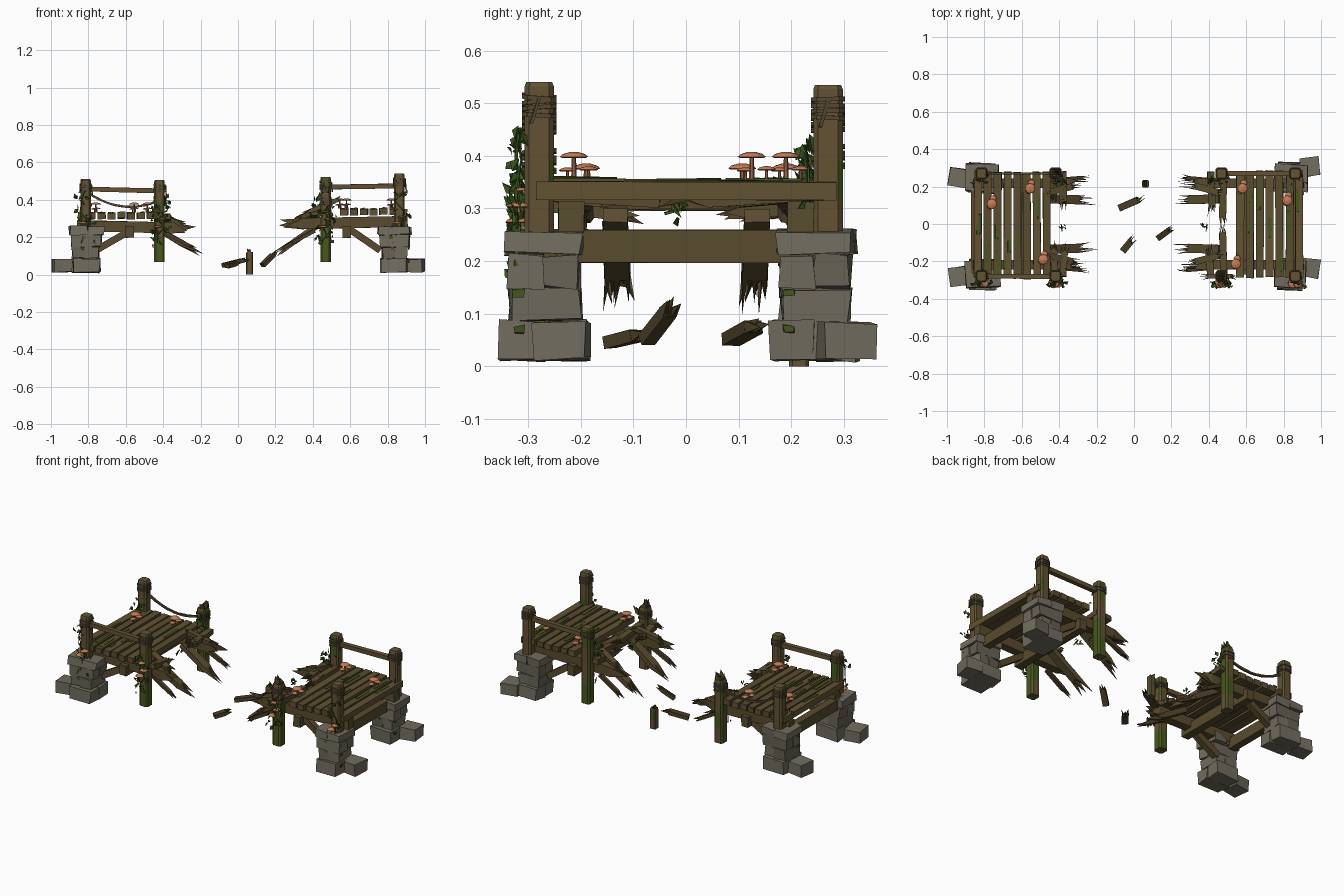
import bpy, bmesh, math, random
from mathutils import Vector, Matrix, Euler

if "Cube" in bpy.data.objects:
    bpy.data.objects.remove(bpy.data.objects["Cube"])

random.seed(7)
U = random.uniform
COLOURS = [("weathered wood", (0.122, 0.085, 0.034)), ("dark wood", (0.070, 0.047, 0.019)),
           ("moss", (0.062, 0.098, 0.012)), ("stone", (0.165, 0.150, 0.112)),
           ("dark stone", (0.135, 0.122, 0.092)), ("rope", (0.092, 0.066, 0.034)),
           ("mushroom cap", (0.56, 0.20, 0.09)), ("mushroom stem", (0.30, 0.13, 0.07)),
           ("ivy", (0.042, 0.095, 0.014)), ("deck wood", (0.100, 0.070, 0.027))]
WOOD, DARK, MOSS, STONE, DSTONE, ROPE, CAP, STEM, IVY, DECK = range(10)
MATS = []
for n, c in COLOURS:
    m = bpy.data.materials.new(n)
    m.diffuse_color = (*c, 1)
    m.use_nodes = True
    m.node_tree.nodes["Principled BSDF"].inputs["Base Color"].default_value = m.diffuse_color
    MATS.append(m)


def finish(bm, name):
    bmesh.ops.recalc_face_normals(bm, faces=bm.faces)
    me = bpy.data.meshes.new(name)
    for m in MATS:
        me.materials.append(m)
    bm.to_mesh(me)
    bm.free()
    bpy.context.collection.objects.link(bpy.data.objects.new(name, me))


def paint(verts, mat):
    for f in {f for v in verts for f in v.link_faces}:
        f.material_index = mat


def box(bm, mtx, size, mat, jitter=0.0):
    vs = bmesh.ops.create_cube(bm, size=1)["verts"]
    for v in vs:
        v.co = mtx @ Vector([a * s + U(-jitter, jitter) for a, s in zip(v.co, size)])
    paint(vs, mat)


def beam(bm, p0, p1, w, h, mat=WOOD, broken=(0, 0), moss=0.0):
    """Plank between two points; a broken end is a fan of splinters of that length."""
    p0, p1 = Vector(p0), Vector(p1)
    d = p1 - p0
    mtx = Matrix.Translation((p0 + p1) / 2) @ d.to_track_quat('X', 'Z').to_matrix().to_4x4()
    L = d.length
    box(bm, mtx, (L, w, h), mat, 0.0012)
    for sgn, length in ((-1, broken[0]), (1, broken[1])):
        if not length:
            continue
        for i in range(5):
            a, b = -w / 2 + w * i / 5, -w / 2 + w * (i + 1) / 5
            x = sgn * L / 2
            base = [bm.verts.new(mtx @ Vector(c)) for c in
                    ((x, a, -h / 2), (x, b, -h / 2), (x, b, h / 2), (x, a, h / 2))]
            tip = bm.verts.new(mtx @ Vector((x + sgn * length * U(0.25, 1), (a + b) / 2 + U(-.012, .012), U(-h, h) * .6)))
            for k in range(4):
                bm.faces.new((base[k], base[(k + 1) % 4], tip)).material_index = DARK if i % 2 else mat
    for _ in range(2):   # thin moss plates on the top
        if random.random() < moss:
            l = L * U(.08, .22)
            box(bm, mtx @ Matrix.Translation((U(-.38, .38) * L, w * U(-.3, .3), h / 2 + .001)), (l, w * .35, .004), MOSS, .002)


def prism(bm, x, y, zs, r, mat, moss=0.0, tilt=0.0):
    """Chamfered square column through the given heights."""
    c = r * 0.68
    prof = [(r, -c), (r, c), (c, r), (-c, r), (-r, c), (-r, -c), (-c, -r), (c, -r)]
    rings = []
    for i, z in enumerate(zs):
        s = 0.88 if i == len(zs) - 1 and len(zs) > 2 else 1
        rings.append([bm.verts.new((x + a * s, y + b * s, z + tilt * (a + b))) for a, b in prof])
    for i, (lo, hi) in enumerate(zip(rings, rings[1:])):
        for k in range(8):
            f = bm.faces.new((lo[k], lo[(k + 1) % 8], hi[(k + 1) % 8], hi[k]))
            f.material_index = MOSS if random.random() < moss * (1.4 if i < 2 else .7) else mat
    for ring in (rings[0], rings[-1]):
        bm.faces.new(ring).material_index = mat


def tube(bm, pts, r, mat):
    for a, b in zip(pts, pts[1:]):
        beam(bm, a, b, r * 2, r * 2, mat)


def mushroom(bm, x, y, z, h, r):
    for seg, r1, r2, dep, zz, mat in ((6, r * .2, r * .15, h, h / 2, STEM),
                                      (12, r * .8, r, .002, h - .001, CAP),
                                      (12, r, r * .78, r * .2, h + r * .1, CAP),
                                      (12, r * .78, r * .25, r * .16, h + r * .28, CAP)):
        vs = bmesh.ops.create_cone(bm, cap_ends=True, segments=seg, radius1=r1, radius2=r2, depth=dep,
                                   matrix=Matrix.Translation((x, y, z + zz)))["verts"]
        paint(vs, mat)


def vine(bm, pts, leaves, spread):
    """Thin stem with folded diamond leaves around it."""
    pts = [Vector(p) for p in pts]
    tube(bm, pts, .0022, IVY)
    for _ in range(leaves):
        i = random.randrange(len(pts) - 1)
        p = pts[i].lerp(pts[i + 1], random.random()) + Vector((U(-1, 1) * spread, U(-.3, .3) * spread, U(-.02, .02)))
        m = Matrix.Translation(p) @ Euler((U(-1, 1), U(-1, 1), U(0, 6.28))).to_matrix().to_4x4()
        s = U(.012, .019)
        a, b, c, d = [bm.verts.new(m @ Vector(q)) for q in
                      ((0, 0, s), (s * .7, s * .3, 0), (0, 0, -s), (-s * .7, s * .3, 0))]
        for tri in ((a, b, c), (a, c, d)):
            bm.faces.new(tri).material_index = IVY


def half(side, s, dz, ox, ix, pc, deck0, planks, tops, snapped, stubs, loose):
    """One bank: s is the outward x direction, ox/ix the post x, pc the pillar x."""
    X = lambda v: s * v
    # stone pillars
    bm = bmesh.new()
    for sy, cy in ((-1, -.268), (1, .246)):
        tiers = [(.012, .085, .14, .165), (.088, .148, .14, .13), (.15, .212, .155, .13), (.214, .258, .175, .145)]
        for i, (z0, z1, w, dpt) in enumerate(tiers):
            rot = Matrix.Rotation(U(-.07, .07), 4, 'Z')
            for k in (-1, 1):
                off = Vector((k * w / 4, 0, 0)) if i % 2 else Vector((0, k * dpt / 4, 0))
                size = (w / 2, dpt, z1 - z0) if i % 2 else (w, dpt / 2, z1 - z0)
                m = Matrix.Translation((X(pc + U(-.006, .006)), cy, (z0 + z1) / 2)) @ rot @ Matrix.Translation(off)
                box(bm, m, size, DSTONE if (i + k) % 3 == 0 else STONE, .005)
        ly = loose[0] if sy < 0 else loose[1]
        m = Matrix.Translation((X(.942), ly, .048)) @ Matrix.Rotation(.15 * sy * s, 4, 'Z')
        box(bm, m, (.1, .1, .068), STONE, .004)
        for z in (.07, .14, .2):   # small moss plates on the outer and front faces
            box(bm, Matrix.Translation((X(pc + .075), cy - .05, z)), (.006, .02, .014), MOSS, .003)
            box(bm, Matrix.Translation((X(pc + U(-.04, .04)), cy - .066, z)), (.018, .005, .014), MOSS, .003)
    finish(bm, side + " stone pillars")

    # posts with rope lashings, one of them snapped short
    bm, ro = bmesh.new(), bmesh.new()
    for j, (px, py, top) in enumerate([(ox, -.279, tops[0]), (ox, .27, tops[1]), (ix, -.279, tops[2]), (ix, .27, tops[3])]):
        z0 = .25 if j < 2 else .068
        zs = [z0 + (top - .008 - z0) * t for t in (0, .25, .5, .75, 1)] + [top]
        prism(bm, X(px), py, zs, .028, WOOD, .2 if j < 2 else .42)
        if j == snapped:
            beam(bm, (X(px), py, top - .02), (X(px) - s * .003, py, top + .004), .046, .04, DARK, (0, .045))
        for k in range(4):
            z = top - .065 + k * .011
            prism(ro, X(px), py, [z, z + .008], .0325, ROPE, tilt=U(-.1, .1))
        beam(ro, (X(px) + .032, py, top - .03), (X(px) + .036, py - .015, top - .08), .006, .006, ROPE)
    finish(bm, side + " posts")
    finish(ro, side + " rope lashings")

    # deck planks
    bm = bmesh.new()
    zc = .315 + dz
    for i in range(planks):
        x = X(deck0 - .026 - i * .053)
        e = U(-.008, .008)
        beam(bm, (x, -.29 + e, zc + U(-.004, .004)), (x + U(-.004, .004), .28 + e, zc + U(-.004, .004)), .042, .034,
             DECK if i % 3 else WOOD, moss=.7)
    for x, y0, y1 in stubs:   # snapped planks at the gap
        beam(bm, (X(x), y0, zc - .005), (X(x) + U(-.01, .01), y1, zc - .02), .038, .03, DECK, (0, .07), .5)
    finish(bm, side + " deck planks")

    # support beams, braces and splintered timbers
    bm = bmesh.new()
    for sy in (-1, 1):
        beam(bm, (X(ox + .045), sy * .218, .262 + dz), (X(.34), sy * .218, .25 + dz), .05, .058, DECK, (0, .12))
        beam(bm, (X(.76), sy * .218, .13), (X(.56), sy * .218, .245 + dz), .036, .036, DECK)
        beam(bm, (X(.46), sy * .135, .265 + dz), (X(.30), sy * .13, .165 + dz * .5), .048, .03, DECK, (0, .13))
        beam(bm, (X(.45), sy * .17, .325 + dz), (X(.335), sy * .2, .285 + dz), .036, .024, DECK, (.03, .07))
        beam(bm, (X(.41), sy * .235, .235), (X(.29), sy * .245, .17), .022, .02, DARK, (0, .08))
    for x in (.85, .58):
        beam(bm, (X(x), -.27, .228), (X(x), .27, .228), .045, .062, DECK)
    finish(bm, side + " support timbers")

    # ivy on the posts
    bm = bmesh.new()
    for px, sy, zt, n in ((ox, -1, .45, 24), (ix, -1, .37, 36), (ix, 1, .42, 36), (ox, 1, .38, 8)):
        y = -.318 if sy < 0 else .23
        vine(bm, [(X(px) + U(-.03, .03), y + U(-.006, .006), zt - k * (zt - .17) / 5) for k in range(6)], n, .045)
    vine(bm, [(X(.39), .0, .3 + dz), (X(.385), -.04, .29 + dz)], 4, .03)
    finish(bm, side + " ivy")


half("left", -1, 0, .815, .42, .812, .862, 8, (.505, .51, .505, .445), 3,
     [(.38, .28, .12), (.38, -.28, -.15), (.425, .25, .16), (.425, -.25, -.14)], (-.28, .25))
half("right", 1, .022, .862, .468, .838, .91, 7, (.54, .535, .435, .522), 2,
     [(.41, .28, .1), (.41, -.28, -.16), (.48, .285, .04), (.48, -.285, -.05)], (-.235, .305))

# handrails: two whole, one snapped
bm = bmesh.new()
beam(bm, (-.83, -.279, .458), (-.41, -.279, .447), .026, .026)
beam(bm, (.45, .27, .468), (.88, .27, .475), .026, .026)
beam(bm, (.52, -.279, .395), (.40, -.279, .345), .024, .024, broken=(.04, .07))
finish(bm, "handrails")
bm = bmesh.new()
tube(bm, [(-.815 + .039 * t, .27, .445 - .005 * t - .0022 * t * (10 - t)) for t in range(11)], .0055, ROPE)
finish(bm, "sagging rope")

# fallen debris in the gap
bm = bmesh.new()
beam(bm, (-.08, .085, .05), (.02, .128, .075), .036, .024, DARK, (0, .05))
beam(bm, (-.06, -.145, .045), (-.02, -.095, .058), .036, .022, DARK, (0, .05))
beam(bm, (.13, -.075, .05), (.185, -.035, .102), .032, .022, DARK, (0, .04))
prism(bm, .062, .215, [0, .06, .11, .122], .019, WOOD, .1)
beam(bm, (.062, .215, .11), (.06, .215, .122), .026, .02, DARK, (0, .02))
finish(bm, "fallen debris")

# mushrooms on the deck
bm = bmesh.new()
for x, y, z in ((-.76, .107, .332), (-.555, .19, .332), (-.485, -.19, .332),
                (.58, .19, .354), (.82, .125, .354), (.545, -.213, .354)):
    mushroom(bm, x, y, z, .044, .027)
    mushroom(bm, x + .006, y + .028, z, .02, .018)
    mushroom(bm, x - .008, y - .012, z, .018, .017)
# bracket mushrooms on the front posts
for x in (-.815, -.42, .468, .862):
    for k, z in enumerate((.25, .29, .33) if abs(x) < .6 else (.27, .3)):
        mushroom(bm, x + (-.012, .014, 0)[k], -.318, z - .008, .012, .026 - k * .003)
finish(bm, "mushrooms")
